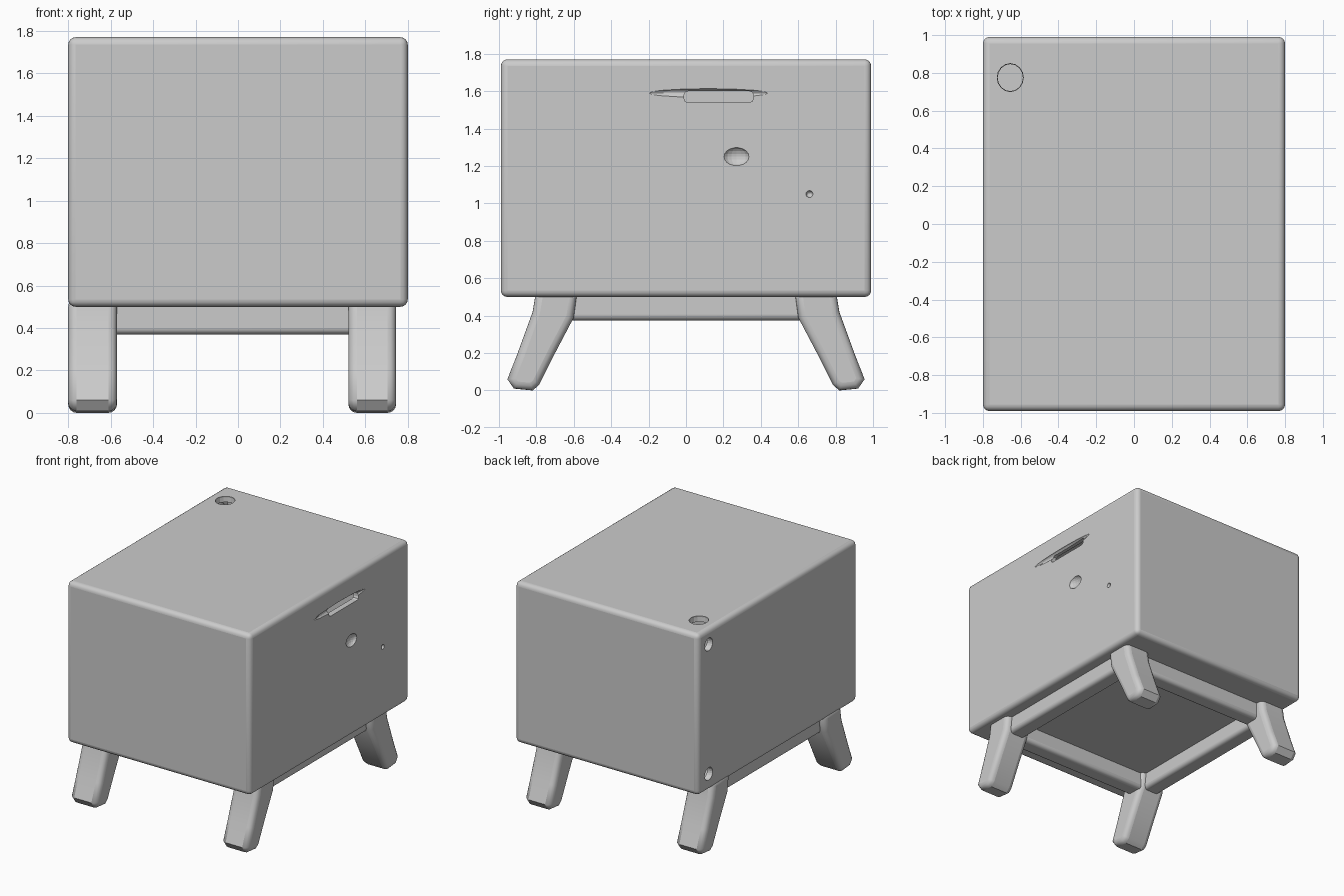
import bpy, bmesh
from mathutils import Vector

if "Cube" in bpy.data.objects:
    bpy.data.objects.remove(bpy.data.objects["Cube"])


def make(name, bm):
    bmesh.ops.recalc_face_normals(bm, faces=bm.faces)
    me = bpy.data.meshes.new(name)
    bm.to_mesh(me)
    bm.free()
    ob = bpy.data.objects.new(name, me)
    bpy.context.collection.objects.link(ob)
    return ob


def box(name, lo, hi):
    bm = bmesh.new()
    bmesh.ops.create_cube(bm, size=1)
    lo, hi = Vector(lo), Vector(hi)
    for v in bm.verts:
        v.co = (lo + hi) / 2 + v.co * (hi - lo)
    return make(name, bm)


def blob(name, loc, size):
    bm = bmesh.new()
    bmesh.ops.create_uvsphere(bm, u_segments=16, v_segments=10, radius=1)
    for v in bm.verts:
        v.co = Vector(loc) + v.co * Vector(size)
    return make(name, bm)


def round_edges(ob, width, segments=4):
    m = ob.modifiers.new("round", 'BEVEL')
    m.width, m.segments, m.limit_method = width, segments, 'ANGLE'


def smooth(ob):
    bpy.ops.object.select_all(action='DESELECT')
    ob.select_set(True)
    bpy.context.view_layer.objects.active = ob
    bpy.ops.object.shade_smooth_by_angle(angle=0.7)


def cut(ob, cutter):
    m = ob.modifiers.new("cut", 'BOOLEAN')
    m.operation, m.solver, m.object = 'DIFFERENCE', 'EXACT', cutter
    cutter.hide_render = True
    cutter.hide_set(True)


# hollow cabinet body
body = box("cabinet_body", (-0.8, -0.99, 0.5), (0.8, 0.99, 1.77))
round_edges(body, 0.035)
smooth(body)
cut(body, box("cavity_cutter", (-0.755, -0.945, 0.545), (0.755, 0.945, 1.725)))

# handle slot, with a shallow groove tapering to both sides
slot = box("slot_cutter", (0.7, -0.01, 1.54), (0.9, 0.36, 1.6))
round_edges(slot, 0.02, 2)
cut(body, slot)
cut(body, blob("slot_groove_cutter", (0.81, 0.12, 1.59), (0.03, 0.34, 0.025)))

# small dents on the right, holes on the top and left
cut(body, blob("dent_cutter", (0.81, 0.27, 1.25), (0.04, 0.07, 0.05)))
cut(body, blob("small_dent_cutter", (0.81, 0.66, 1.05), (0.03, 0.02, 0.02)))
cut(body, blob("top_hole_cutter", (-0.655, 0.775, 1.76), (0.07, 0.075, 0.12)))
for i, z in enumerate((1.65, 0.63)):
    cut(body, blob(f"left_hole_cutter_{i}", (-0.8, 0.86, z), (0.12, 0.05, 0.05)))

# splayed legs: side profile in y, z extruded along x
LEG = [(0.8, 0.54), (0.58, 0.54), (0.6, 0.39), (0.7, 0.2), (0.785, 0.03),
       (0.82, 0.0), (0.92, 0.01), (0.955, 0.06), (0.9, 0.2), (0.82, 0.42)]


def leg(name, x0, x1, side):
    bm = bmesh.new()
    face = bm.faces.new([bm.verts.new((x0, side * y, z)) for y, z in LEG])
    ext = bmesh.ops.extrude_face_region(bm, geom=[face])
    for v in ext["geom"]:
        if isinstance(v, bmesh.types.BMVert):
            v.co.x = x1
    ob = make(name, bm)
    m = ob.modifiers.new("round", 'BEVEL')
    m.width, m.segments, m.limit_method, m.angle_limit = 0.04, 4, 'ANGLE', 1.1
    smooth(ob)


for side, label in ((-1, "front"), (1, "back")):
    leg(f"{label}_left_leg", -0.8, -0.57, side)
    leg(f"{label}_right_leg", 0.52, 0.745, side)

# rail frame joining the legs
rails = [("front_rail", (-0.7, -0.75, 0.37), (0.65, -0.61, 0.53)),
         ("back_rail", (-0.7, 0.61, 0.37), (0.65, 0.75, 0.53)),
         ("left_rail", (-0.75, -0.7, 0.375), (-0.61, 0.7, 0.53)),
         ("right_rail", (0.56, -0.7, 0.375), (0.7, 0.7, 0.53))]
for name, lo, hi in rails:
    rail = box(name, lo, hi)
    round_edges(rail, 0.03)
    smooth(rail)
